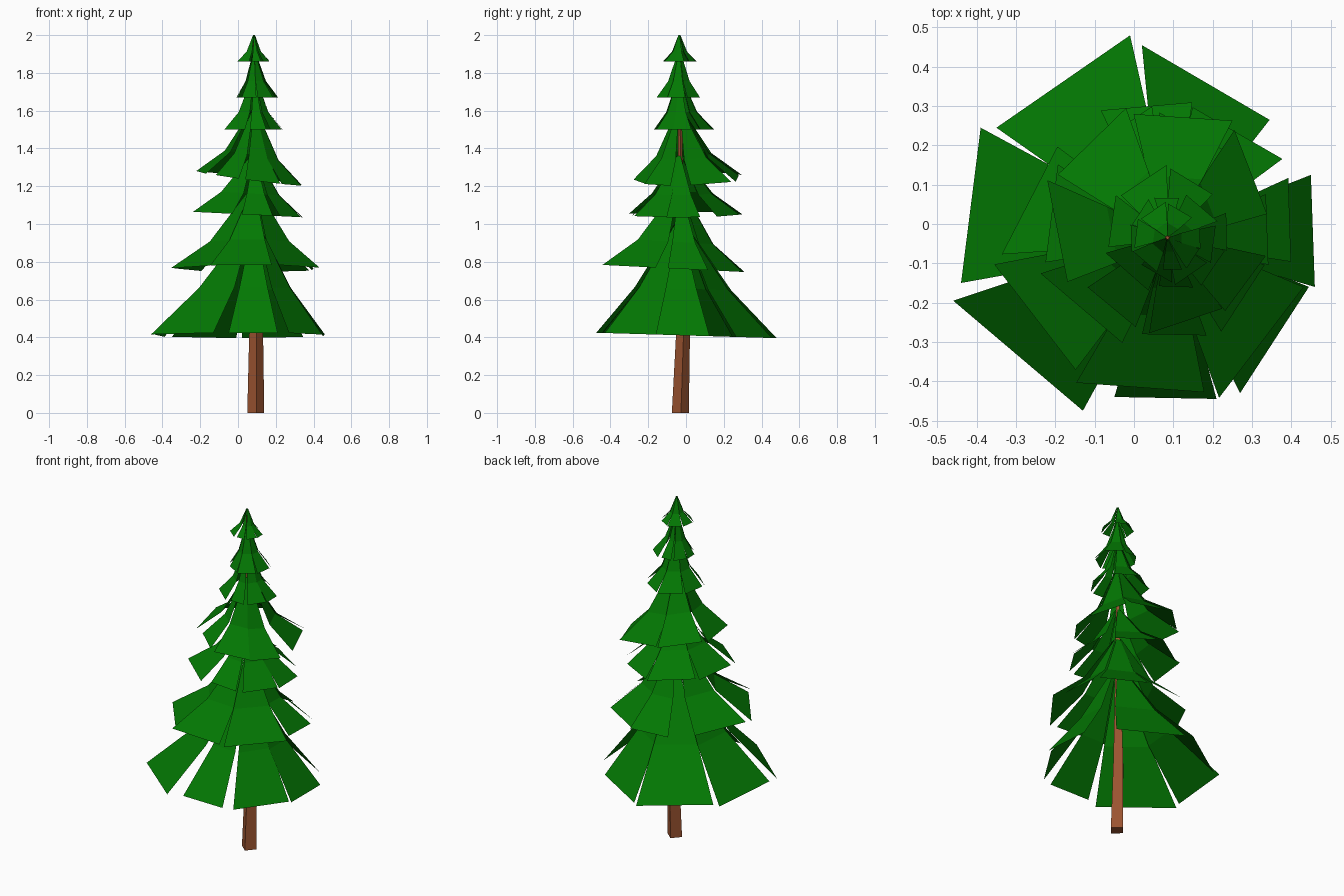
import bpy, bmesh
from math import radians, cos, sin
from mathutils import Matrix, Vector

cube = bpy.data.objects.get("Cube")
if cube:
    bpy.data.objects.remove(cube)


def make_material(name, rgb):
    mat = bpy.data.materials.new(name)
    mat.use_nodes = True
    color = (*rgb, 1)
    mat.diffuse_color = color
    shader = mat.node_tree.nodes["Principled BSDF"]
    shader.inputs["Base Color"].default_value = color
    shader.inputs["Roughness"].default_value = 0.9
    return mat


def add_object(name, bm, mat):
    mesh = bpy.data.meshes.new(name)
    bm.to_mesh(mesh)
    bm.free()
    mesh.materials.append(mat)
    obj = bpy.data.objects.new(name, mesh)
    bpy.context.collection.objects.link(obj)
    return obj


green = make_material("needle_green", (0.001, 0.19, 0.001))
brown = make_material("bark_brown", (0.33, 0.088, 0.03))

AXIS = Vector((0.085, -0.035))

# One whorl of seven flaps, each given by the two corners of its outer edge
WHORL = [((0.46, -0.16), (0.45, 0.125)),
         ((0.345, 0.265), (0.02, 0.455)),
         ((-0.01, 0.48), (-0.35, 0.245)),
         ((-0.39, 0.245), (-0.44, -0.15)),
         ((-0.46, -0.195), (-0.13, -0.475)),
         ((-0.05, -0.44), (0.21, -0.445)),
         ((0.27, -0.43), (0.445, -0.16))]


def add_tier(name, center, scale, turn, low_z, top_z, bend, tilt=(0, 0)):
    """Turn and scale the whorl; bend each flap upward to the trunk."""
    bm = bmesh.new()
    center, tilt = Vector(center), Vector(tilt)
    place = Matrix.Rotation(radians(turn), 2) * scale
    for edge in WHORL:
        corners = [place @ Vector(c) for c in edge]
        tips = [(center + c, low_z + tilt.dot(c)) for c in corners]
        middle = (tips[0][0] + tips[1][0]) / 2
        rows = []
        # Share of the reach, share of the rise, widening
        for reach, rise, widen in ((0.06, 1, 1), (*bend, 1.1), (1, 0, 1)):
            row = []
            for flat, z in tips:
                spot = AXIS.lerp(middle + (flat - middle) * widen, reach)
                row.append(bm.verts.new((*spot, z + (top_z - z) * rise)))
            rows.append(row)
        for a, b in zip(rows, rows[1:]):
            bm.faces.new((a[0], b[0], b[1], a[1]))
    return add_object(name, bm, green)


# Branch tiers, from the wide skirt up to the crown
add_tier("branches_1", (0, 0), 1, 0, 0.41, 1.0, (0.52, 0.42), (0, -0.03))
add_tier("branches_2", (0.037, -0.074), 0.82, 93, 0.765, 1.18, (0.52, 0.34), (0, -0.05))
add_tier("branches_3", (0.052, -0.003), 0.63, 0, 1.05, 1.36, (0.52, 0.36), (-0.05, 0))
add_tier("branches_4", (0.073, 0.03), 0.61, -38.5, 1.24, 1.6, (0.5, 0.34), (-0.13, 0.03))
add_tier("branches_5", (0.083, -0.011), 0.335, -1, 1.5, 1.78, (0.5, 0.33))
add_tier("branches_6", (0.102, -0.04), 0.24, 180, 1.67, 1.91, (0.48, 0.36))
add_tier("branches_crown", (0.083, -0.033), 0.187, 0, 1.86, 2.0, (0.43, 0.38))

# Leaning, tapering four-sided trunk
bm = bmesh.new()
trunk_path = [(0.094, -0.03, 0, 0.045), (0.096, -0.016, 0.41, 0.037),
              (0.103, -0.01, 0.75, 0.026), (0.088, -0.03, 1.3, 0.014),
              (0.085, -0.035, 1.96, 0.005)]
rings = []
for x, y, z, r in trunk_path:
    angles = [radians(4 + 90 * i) for i in range(4)]
    rings.append([bm.verts.new((x + r * cos(a), y + r * sin(a), z)) for a in angles])
for low, high in zip(rings, rings[1:]):
    for i in range(4):
        j = (i + 1) % 4
        bm.faces.new((low[i], low[j], high[j], high[i]))
bm.faces.new(rings[0][::-1])
bm.faces.new(rings[-1])
add_object("trunk", bm, brown)
